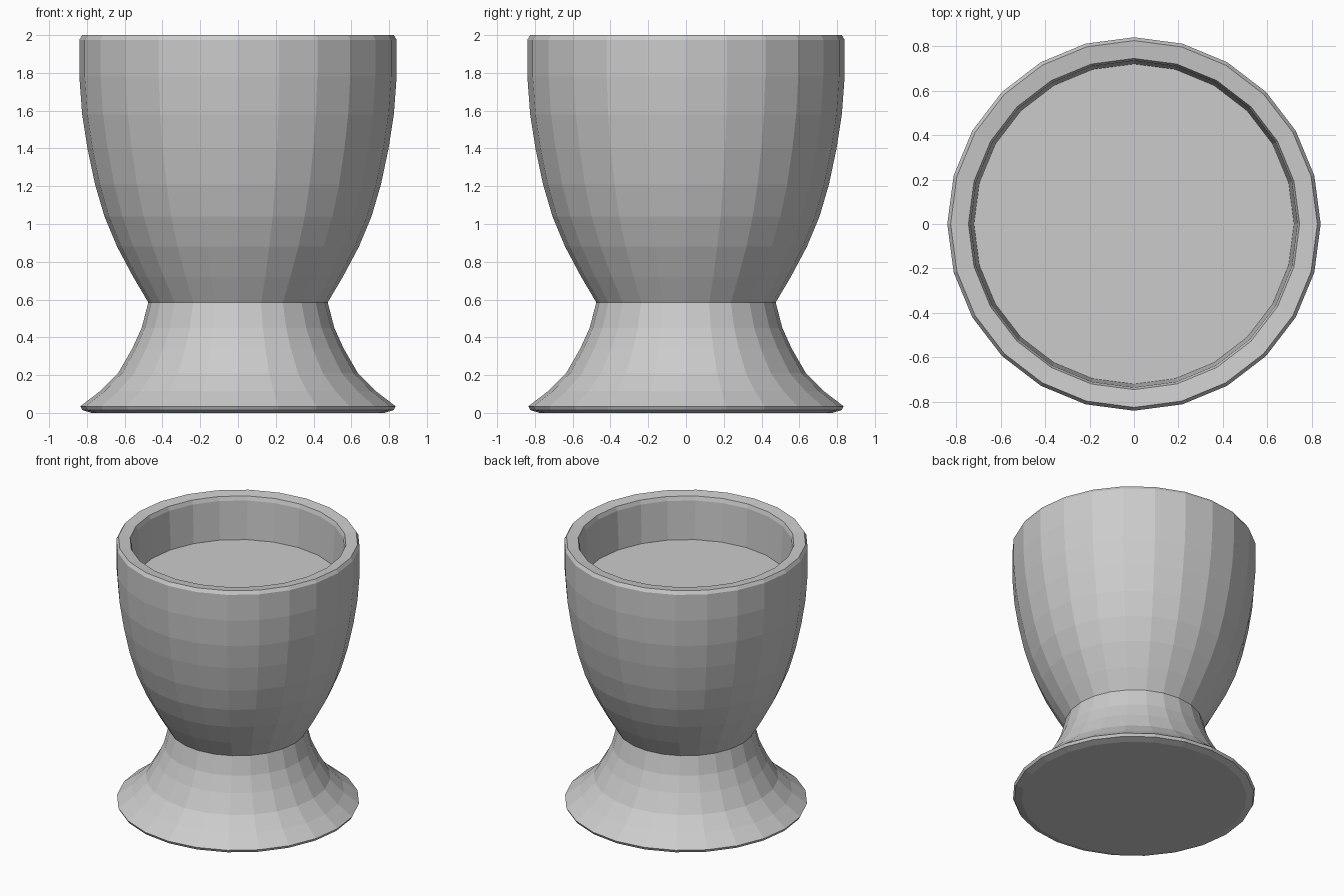
import bpy, bmesh, math

if "Cube" in bpy.data.objects:
    bpy.data.objects.remove(bpy.data.objects["Cube"])

SIDES = 24


def lathe(name, profile):
    """Spin (radius, z) points around z; a radius of 0 closes with a pole."""
    bm = bmesh.new()
    rings = []
    for r, z in profile:
        if r == 0:
            rings.append([bm.verts.new((0, 0, z))] * SIDES)
        else:
            rings.append([bm.verts.new((r * math.cos(a), r * math.sin(a), z))
                          for a in (2 * math.pi * i / SIDES for i in range(SIDES))])
    for low, high in zip(rings, rings[1:]):
        for i in range(SIDES):
            j = (i + 1) % SIDES
            corners = dict.fromkeys((low[i], low[j], high[j], high[i]))
            bm.faces.new(list(corners))
    bmesh.ops.recalc_face_normals(bm, faces=bm.faces)
    # merge the fans at the poles into single flat discs
    for v in [v for v in bm.verts if len(v.link_edges) == SIDES]:
        bmesh.ops.dissolve_verts(bm, verts=[v])
    mesh = bpy.data.meshes.new(name)
    bm.to_mesh(mesh)
    bm.free()
    obj = bpy.data.objects.new(name, mesh)
    bpy.context.collection.objects.link(obj)
    return obj


# Egg cup: flared foot, waist, bowl, thick rim and shallow flat-floored hollow
lathe("egg_cup", [
    (0, 0), (0.775, 0), (0.825, 0.015), (0.835, 0.035),     # underside and foot edge
    (0.73, 0.115), (0.635, 0.21), (0.56, 0.34), (0.51, 0.45),
    (0.475, 0.585),                                         # waist
    (0.555, 0.72), (0.64, 0.88), (0.707, 1.04), (0.757, 1.21),
    (0.797, 1.40), (0.825, 1.58), (0.84, 1.78), (0.84, 1.975),
    (0.825, 2.0), (0.745, 1.99),                            # rim
    (0.735, 1.96), (0.72, 1.67), (0, 1.67),                 # hollow
])
